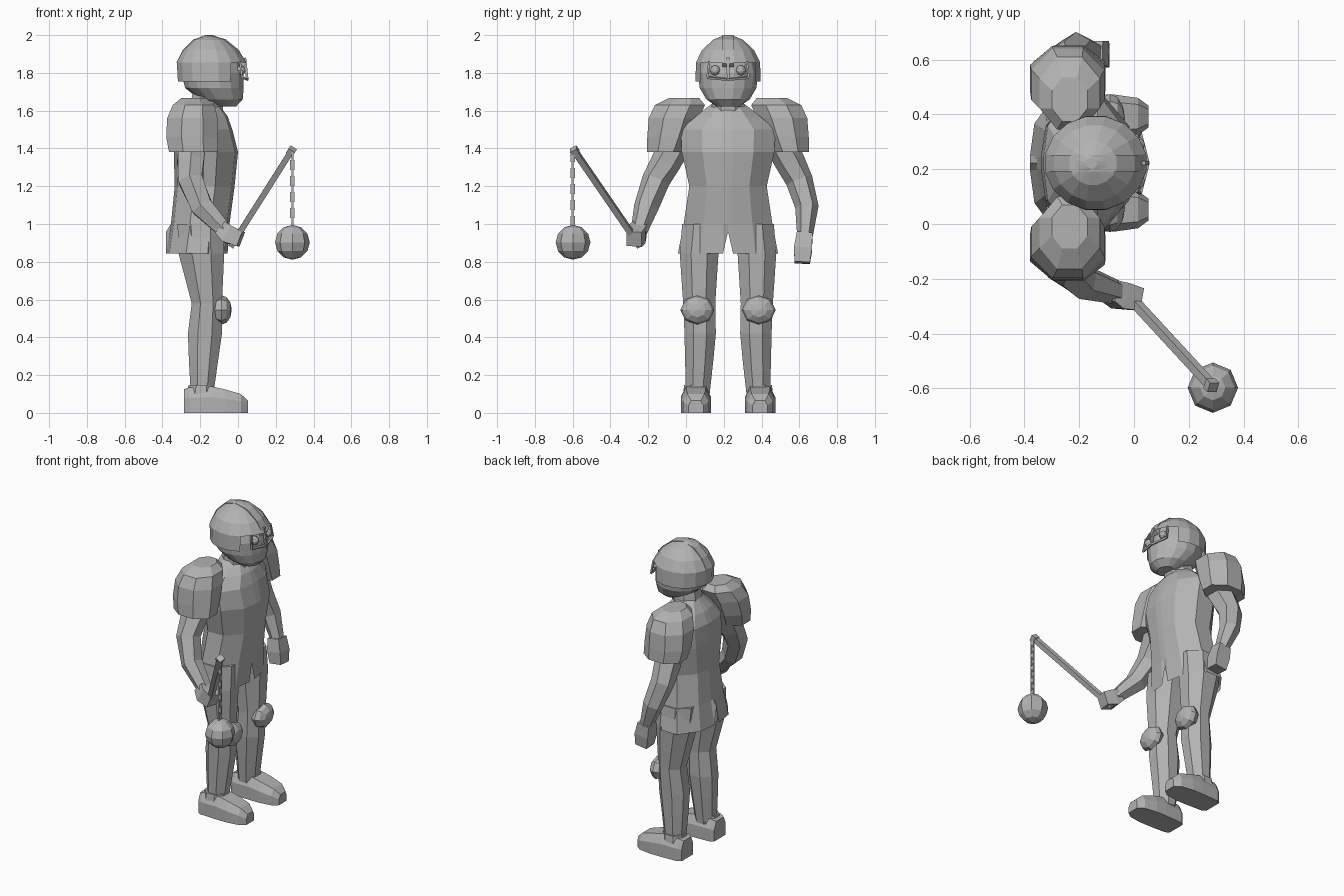
import bpy, bmesh, math
from mathutils import Vector

if "Cube" in bpy.data.objects:
    bpy.data.objects.remove(bpy.data.objects["Cube"])

MID = 0.2225  # the figure faces +x and is symmetric about y = MID
grey = bpy.data.materials.new("plain grey")
grey.diffuse_color = (0.45, 0.45, 0.45, 1)
grey.use_nodes = True
grey.node_tree.nodes["Principled BSDF"].inputs["Base Color"].default_value = grey.diffuse_color


def finish(name, bm, flip=True):
    if flip:
        bmesh.ops.recalc_face_normals(bm, faces=bm.faces)
    me = bpy.data.meshes.new(name)
    bm.to_mesh(me)
    bm.free()
    me.materials.append(grey)
    ob = bpy.data.objects.new(name, me)
    bpy.context.collection.objects.link(ob)
    return ob


def loft(name, rings, caps=(True, True), drop=None):
    """Skin a list of equal-length point rings; drop removes faces by centre."""
    bm = bmesh.new()
    vs = [[bm.verts.new(p) for p in r] for r in rings]
    n = len(vs[0])
    for a, b in zip(vs, vs[1:]):
        for i in range(n):
            bm.faces.new((a[i], a[(i + 1) % n], b[(i + 1) % n], b[i]))
    if caps[0]:
        bm.faces.new(vs[0])
    if caps[1]:
        bm.faces.new(vs[-1])
    bmesh.ops.recalc_face_normals(bm, faces=bm.faces)
    if drop:
        bmesh.ops.delete(bm, geom=[f for f in bm.faces if drop(f.calc_center_median())], context='FACES')
    return finish(name, bm, False)


def box_ring(z, x0, x1, y0, y1, n=8):
    """Flat-sided n-gon filling a rectangle at height z."""
    k = 1 / math.cos(math.pi / n)
    return [((x0 + x1) / 2 + (x1 - x0) / 2 * k * math.cos((i + .5) * 2 * math.pi / n),
             (y0 + y1) / 2 + (y1 - y0) / 2 * k * math.sin((i + .5) * 2 * math.pi / n), z) for i in range(n)]


def oval(z, cx, rx, ry, n=16):
    return box_ring(z, cx - rx, cx + rx, MID - ry, MID + ry, n)


def tube(name, pts, radii, n=6):
    pts = [Vector(p) for p in pts]
    rings = []
    for i, p in enumerate(pts):
        d = (pts[min(i + 1, len(pts) - 1)] - pts[max(i - 1, 0)]).normalized()
        u = d.cross(Vector((0, 1, 0.01))).normalized()
        v = d.cross(u)
        rings.append([p + radii[i] * (u * math.cos(a) + v * math.sin(a))
                      for a in [(j + .5) * 2 * math.pi / n for j in range(n)]])
    return loft(name, rings)


def ball(name, c, r, seg=8, rings=6, axis_x=False):
    bm = bmesh.new()
    bmesh.ops.create_uvsphere(bm, u_segments=seg, v_segments=rings, radius=1)
    for v in bm.verts:
        co = Vector((v.co.z, v.co.x, v.co.y)) if axis_x else v.co
        v.co = [c[k] + r[k] * co[k] for k in range(3)]
    return finish(name, bm)


def mirrored(side, rings):
    return rings if side < 0 else [[(x, 2 * MID - y, z) for x, y, z in r] for r in rings]


# Tunic: front and back slits come from raising the centre points of the hem
SECTION = [(0, 1), (.1, 1), (.55, .9), (1, .35), (1, -.35), (.55, -.9), (.1, -1),
           (0, -1), (-.1, -1), (-.55, -.9), (-1, -.35), (-1, .35), (-.55, .9), (-.1, 1)]
rows = [(1.64, .08, -.11, -.25), (1.61, .12, -.085, -.27), (1.57, .17, -.055, -.30), (1.5, .25, -.03, -.33),
        (1.38, .245, 0, -.34), (1.2, .205, -.018, -.335), (1.0, .235, -.045, -.355), (.845, .265, -.055, -.38)]
rings = [[((f + b) / 2 + (f - b) / 2 * sx, MID + hw * sy, z) for sy, sx in SECTION] for z, hw, f, b in rows]
for i in (0, 7):
    x, y, z = rings[-1][i]
    rings[-1][i] = (x, y, .96)
loft("tunic", rings, (True, False))

# Neck and head
loft("neck", [oval(1.58, -.17, .09, .09, 8), oval(1.70, -.16, .08, .08, 8)])
loft("head", [oval(1.622, -.07, .06, .06), oval(1.66, -.09, .115, .115), oval(1.72, -.125, .155, .15),
              oval(1.8, -.135, .165, .16), oval(1.9, -.14, .14, .135)])

# Helmet with an open front for the eyes, crest strip and spectacle guard
loft("helmet", [oval(1.755, -.14, .178, .172), oval(1.855, -.14, .184, .170), oval(1.92, -.145, .145, .138),
                oval(1.975, -.15, .085, .08), oval(2.0, -.155, .02, .02)], (False, True),
     lambda c: c.x > -.02 and c.z < 1.83)
loft("helmet_crest", [[(x + dx, MID + s, z + dz) for s, dx, dz in ((-.03, 0, 0), (.03, 0, 0), (.03, -.02 * k, -.02), (-.03, -.02 * k, -.02))]
                      for x, z, k in ((.046, 1.85, 1), (.004, 1.922, 1), (-.064, 1.978, .5), (-.15, 2.0, 0),
                                      (-.236, 1.978, -.5), (-.292, 1.922, -1), (-.326, 1.855, -1))])
tube("nose_guard", [(.035, MID, 1.88), (.05, MID, 1.76)], [.011, .009], 4)
for s in (-1, 1):
    ball("eye", (.012, MID + s * .068, 1.813), (.028, .028, .028), 8, 6, True)
    tube("cheek_bar", [(.05, MID, 1.765), (.022, MID + s * .11, 1.775)], [.008, .008], 4)
    tube("temple_bar", [(.022, MID + s * .11, 1.775), (.01, MID + s * .1, 1.86)], [.007, .007], 4)

for s in (-1, 1):
    # Shoulder guard
    loft("shoulder_guard", mirrored(s, [
        box_ring(1.38, -.365, -.107, -.207, -.01), box_ring(1.46, -.38, -.105, -.205, .03),
        box_ring(1.56, -.375, -.108, -.197, .07), box_ring(1.63, -.345, -.125, -.165, .10),
        box_ring(1.667, -.30, -.17, -.09, .07)]))
    # Leg
    loft("leg", mirrored(s, [
        box_ring(1.0, -.32, -.075, -.02, .19), box_ring(.845, -.315, -.073, -.033, .172),
        box_ring(.58, -.245, -.085, -.015, .155), box_ring(.42, -.265, -.085, -.008, .158),
        box_ring(.28, -.26, -.105, -.005, .145), box_ring(.10, -.25, -.13, 0, .125)]))
    # Knee pad
    y = MID + s * .1625
    ball("knee_pad", (-.088, y, .545), (.055, .09, .078), 8, 6, True)
    # Boot: sections from heel to toe
    yc = MID + s * .17
    boot = [(-.285, .06, .125), (-.26, .075, .135), (-.14, .08, .14), (-.07, .08, .125), (.015, .068, .10), (.053, .04, .065)]
    loft("boot", [[(x, yc - w, 0), (x, yc + w, 0), (x, yc + w, h * .6), (x, yc + w * .65, h),
                   (x, yc - w * .65, h), (x, yc - w, h * .6)] for x, w, h in boot])
    loft("boot_cuff", [box_ring(.10, -.27, -.125, yc - .068, yc + .068), box_ring(.148, -.262, -.125, yc - .062, yc + .062)])

# Right arm, bent forward, and left arm, hanging
tube("right_arm", [(-.24, -.03, 1.47), (-.25, -.105, 1.33), (-.25, -.16, 1.23), (-.19, -.21, 1.09), (-.06, -.25, .955)],
     [.085, .08, .074, .066, .044])
tube("left_arm", [(-.24, .475, 1.47), (-.25, .55, 1.33), (-.25, .60, 1.23), (-.21, .64, 1.09), (-.155, .63, .94)],
     [.085, .08, .072, .062, .042])
tube("right_hand", [(-.085, -.245, .975), (-.05, -.262, .945), (.015, -.275, .92)], [.055, .068, .058], 4)
tube("left_hand", [(-.155, .628, .95), (-.14, .62, .87), (-.13, .615, .795)], [.058, .068, .058], 4)

# Flail: handle, cap, chain and ball
tip, butt = Vector((.285, -.592, 1.39)), Vector((-.035, -.245, .885))
tube("flail_handle", [butt, tip], [.022, .022], 4)
tube("flail_cap", [tip - (tip - butt) * .03, tip + (tip - butt) * .015], [.028, .028], 4)
for i in range(9):
    z = 1.355 - i * .0425
    a, b = (.012, .005) if i % 2 else (.005, .012)
    loft("chain_link", [[(.288 - a, -.6 - b, h), (.288 + a, -.6 - b, h), (.288 + a, -.6 + b, h), (.288 - a, -.6 + b, h)]
                        for h in (z - .027, z + .027)])
ball("flail_ball", (.288, -.598, .903), (.092, .092, .092), 8, 6)
